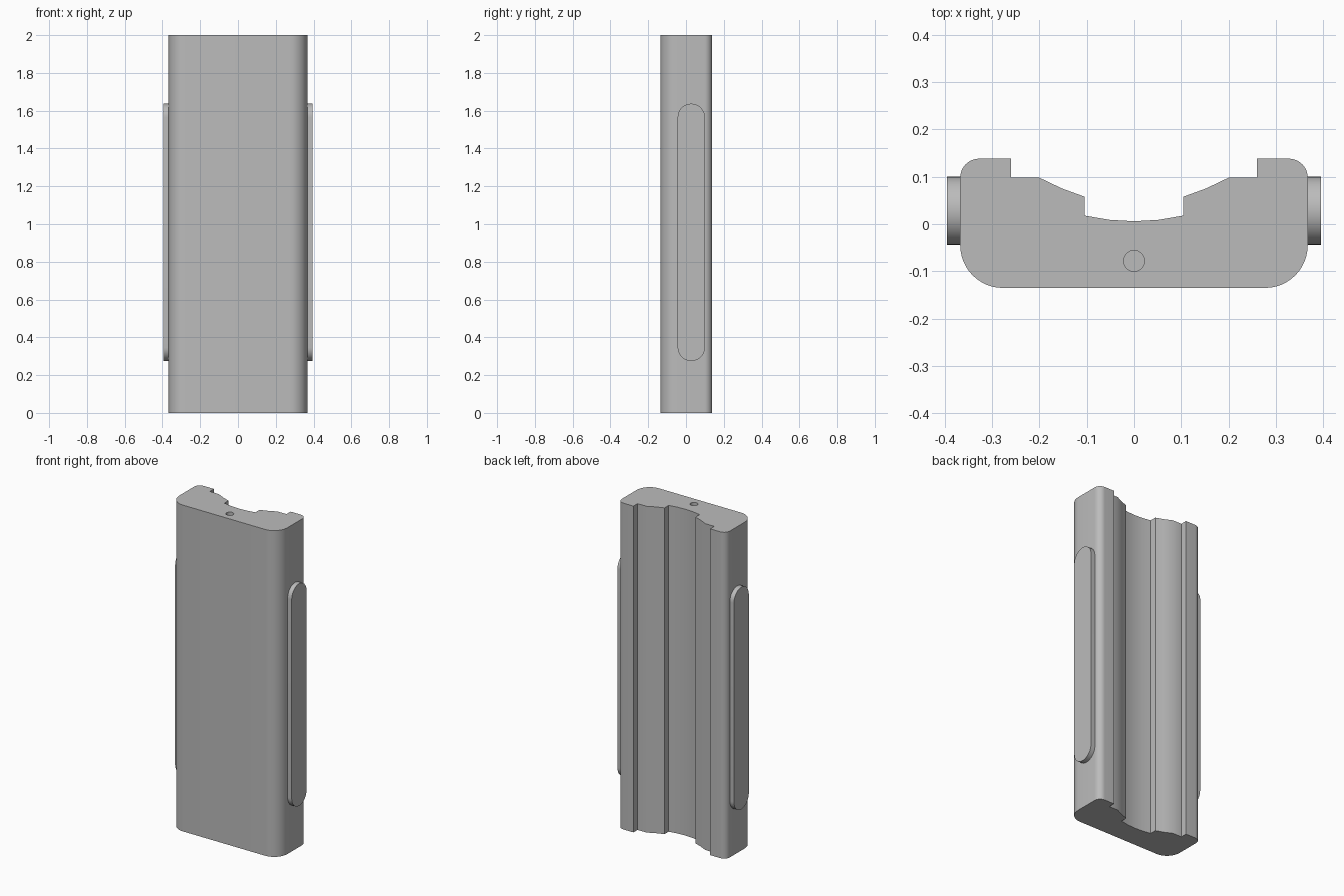
import bpy, bmesh
from math import radians, sin, cos
from mathutils import Vector

if "Cube" in bpy.data.objects:
    bpy.data.objects.remove(bpy.data.objects["Cube"], do_unlink=True)

grey = bpy.data.materials.new("plain grey")
grey.use_nodes = True
grey.diffuse_color = (0.5, 0.5, 0.5, 1)
grey.node_tree.nodes["Principled BSDF"].inputs["Base Color"].default_value = (0.5, 0.5, 0.5, 1)


def arc(cx, cy, r, start, end, steps=12):
    angles = [radians(start + (end - start) * i / steps) for i in range(steps + 1)]
    return [(cx + r * cos(a), cy + r * sin(a)) for a in angles]


def prism(name, outline, offset):
    """Extrude a closed 3D outline along an offset."""
    bm = bmesh.new()
    face = bm.faces.new([bm.verts.new(p) for p in outline])
    moved = bmesh.ops.extrude_face_region(bm, geom=[face])["geom"]
    bmesh.ops.translate(bm, vec=Vector(offset),
                        verts=[v for v in moved if isinstance(v, bmesh.types.BMVert)])
    bmesh.ops.recalc_face_normals(bm, faces=bm.faces)
    mesh = bpy.data.meshes.new(name)
    bm.to_mesh(mesh)
    bm.free()
    mesh.materials.append(grey)
    obj = bpy.data.objects.new(name, mesh)
    bpy.context.collection.objects.link(obj)
    return obj


def smooth(obj):
    obj.data.shade_smooth()
    obj.data.set_sharp_from_angle(angle=radians(32))


# Body: half profile with rounded corners and stepped groove, mirrored
half = arc(0.277, -0.045, 0.09, -90, 0) + arc(0.327, 0.098, 0.04, 0, 90)
half += [(0.26, 0.138), (0.26, 0.098), (0.2, 0.098), (0.152, 0.075), (0.105, 0.058)]
half += [(0.105, 0.018), (0.052, 0.009)]
profile = half + [(0, 0.006)] + [(-x, y) for x, y in reversed(half)]
body = prism("body", [(x, y, 0) for x, y in profile], (0, 0, 2))

# Blind hole in the top
circle = arc(0, -0.078, 0.022, 0, 360, 32)[:-1]
cutter = prism("hole_cutter", [(x, y, 1.8) for x, y in circle], (0, 0, 0.3))
cutter.hide_render = True
cut = body.modifiers.new("hole", "BOOLEAN")
cut.operation = "DIFFERENCE"
cut.solver = "EXACT"
cut.object = cutter
bpy.context.view_layer.update()
result = bpy.data.meshes.new_from_object(body.evaluated_get(bpy.context.evaluated_depsgraph_get()))
body.modifiers.clear()
body.data = result
bpy.data.objects.remove(cutter, do_unlink=True)
smooth(body)

# Raised rounded strips on both sides
r = 0.072
strip = arc(0.028, 1.637 - r, r, 0, 180, 24) + arc(0.028, 0.275 + r, r, 180, 360, 24)
for side, sign in (("left", 1), ("right", -1)):
    smooth(prism(side + "_strip", [(sign * 0.355, y, z) for y, z in strip], (sign * 0.04, 0, 0)))
